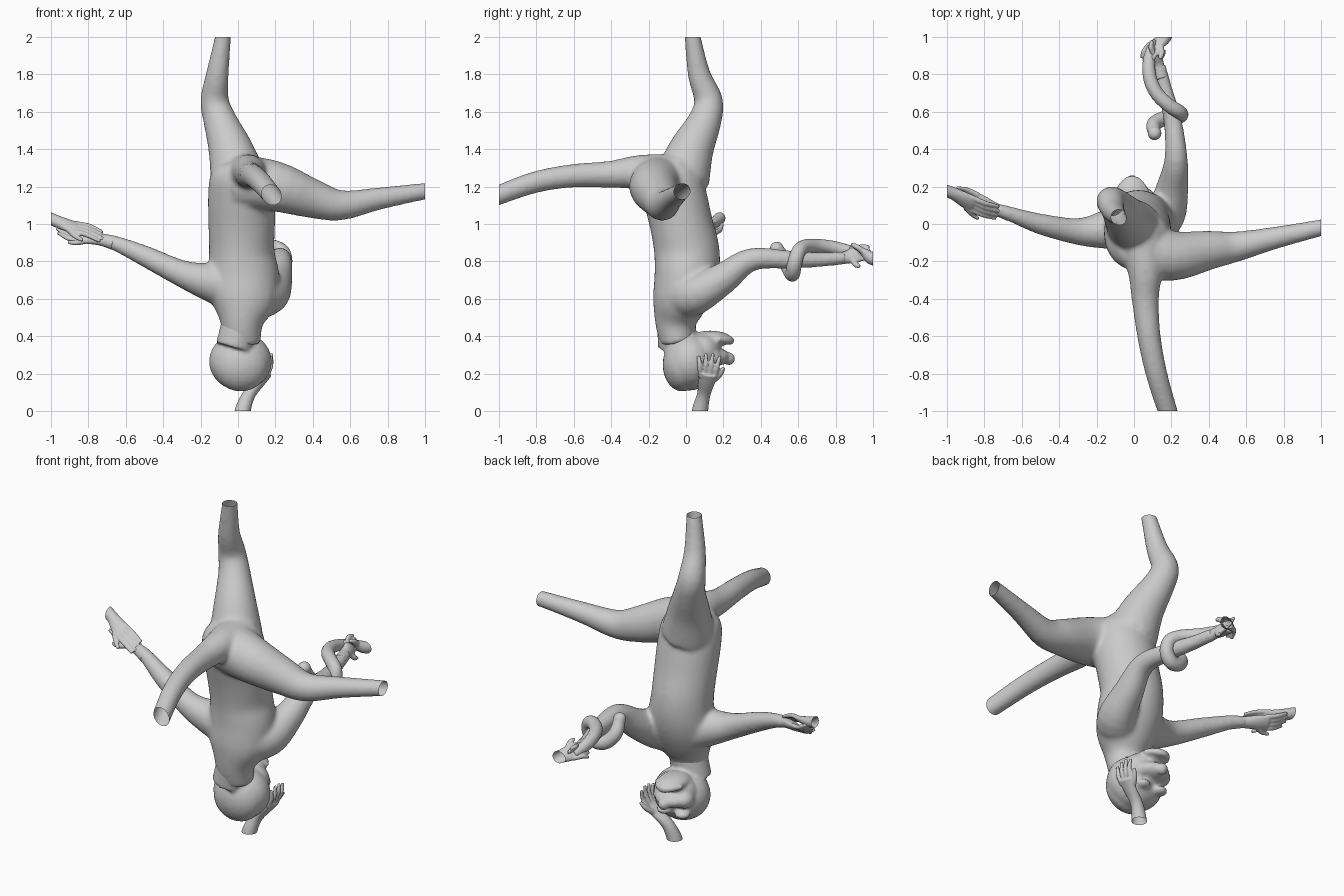
import bpy, bmesh
from mathutils import Vector as V, Matrix


def spline(p0, p1, p2, p3, t):
    return 0.5 * (2 * p1 + (p2 - p0) * t + (2 * p0 - 5 * p1 + 4 * p2 - p3) * t * t
                  + (3 * p1 - p0 - 3 * p2 + p3) * t ** 3)


def tube(bm, pts, ref=None, seg=20, sub=4):
    """Closed smooth tube through (x, y, z, radius[, second radius]) points."""
    from math import cos, sin, tau
    P = [V((*p, p[3])) if len(p) == 4 else V(p) for p in pts]
    P = [2 * P[0] - P[1]] + P + [2 * P[-1] - P[-2]]
    S = [spline(*P[i:i + 4], k / sub) for i in range(len(P) - 3) for k in range(sub)] + [P[-2]]
    C = [V(s[:3]) for s in S]
    a = V(ref) if ref else None
    rings = []
    for i, s in enumerate(S):
        t = (C[min(i + 1, len(C) - 1)] - C[max(i - 1, 0)]).normalized()
        if a is None:
            a = V((0, 0, 1)) if abs(t.x) > 0.7 else V((1, 0, 0))
        a = (a - t * a.dot(t)).normalized()
        b = t.cross(a)
        rings.append([bm.verts.new(C[i] + a * s[3] * cos(tau * k / seg) + b * s[4] * sin(tau * k / seg))
                      for k in range(seg)])
    for r, q in zip(rings, rings[1:]):
        for k in range(seg):
            bm.faces.new((r[k], r[(k + 1) % seg], q[(k + 1) % seg], q[k]))
    bm.faces.new(rings[0][::-1])
    bm.faces.new(rings[-1])


def ball(bm, c, r):
    bmesh.ops.create_uvsphere(bm, u_segments=24, v_segments=14, radius=1,
                              matrix=Matrix.Translation(c) @ Matrix.Diagonal((*r, 1)))


def fuse(name, bm, voxel, smooth):
    """Blend overlapping shapes into one skin, then cut it open at the bounding cube."""
    bmesh.ops.recalc_face_normals(bm, faces=bm.faces)
    me = bpy.data.meshes.new(name)
    bm.to_mesh(me)
    bm.free()
    ob = bpy.data.objects.new(name, me)
    bpy.context.collection.objects.link(ob)
    m = ob.modifiers.new("blend", 'REMESH')
    m.mode, m.voxel_size = 'VOXEL', voxel
    m = ob.modifiers.new("soften", 'SMOOTH')
    m.factor, m.iterations = 0.5, smooth
    dg = bpy.context.evaluated_depsgraph_get()
    new = bpy.data.meshes.new_from_object(ob.evaluated_get(dg))
    ob.modifiers.clear()
    ob.data = new
    cut = bmesh.new()
    cut.from_mesh(new)
    for axis in range(3):
        for s in (-1, 1):
            n = V((0, 0, 0))
            n[axis] = s
            bmesh.ops.bisect_plane(cut, geom=cut.verts[:] + cut.edges[:] + cut.faces[:], dist=1e-6,
                                   plane_co=V((0, 0, 1)) + n, plane_no=n, clear_outer=True)
    for f in cut.faces:
        f.smooth = True
    cut.to_mesh(new)
    cut.free()


def hand(name, arm, knuckle, tip, side, normal, thumb=1, spread=1.5):
    """Forearm stub, flat palm, four fingers and a thumb."""
    bm = bmesh.new()
    side, normal, kn, tp = V(side).normalized(), V(normal).normalized(), V(knuckle), V(tip)
    w = V(arm[-1][:3])
    mid = w.lerp(kn, 0.6)
    tube(bm, arm + [(*mid, 0.045, 0.024), (*kn, 0.048, 0.018)], ref=side)
    for i in (-1.5, -0.5, 0.5, 1.5):
        k = kn + side * i * 0.025 - (kn - w) * 0.15
        e = tp + side * i * 0.025 * spread - (tp - kn) * (0.12 * abs(i) - 0.05)
        m = k.lerp(e, 0.5) + normal * 0.012
        tube(bm, [(*k, 0.014), (*m, 0.0135), (*e, 0.009)], seg=10)
    k = mid + side * thumb * 0.025
    e = kn.lerp(tp, 0.3) + side * thumb * 0.08
    tube(bm, [(*k, 0.018), (*(k.lerp(e, 0.5) + side * thumb * 0.012), 0.015), (*e, 0.010)], seg=10)
    fuse(name, bm, 0.006, 2)


# torso, legs and arms as one skin
bm = bmesh.new()
tube(bm, [(.02, -.045, .36, .10, .09), (.02, -.055, .47, .115, .11), (.03, -.035, .58, .175, .145),
          (.03, 0, .72, .19, .17), (.02, .005, .85, .175, .175), (.02, -.025, 1.0, .178, .168),
          (.02, -.06, 1.15, .18, .17), (.02, -.09, 1.27, .165, .165), (.02, -.1, 1.33, .11, .12)],
     ref=(1, 0, 0), seg=32)
tube(bm, [(0, -.02, 1.25, .15), (-.04, .03, 1.4, .12), (-.095, .10, 1.55, .09), (-.125, .12, 1.66, .077),
          (-.11, .07, 1.8, .061), (-.08, .035, 2.0, .044), (-.07, .02, 2.08, .042)])
tube(bm, [(.02, -.12, 1.22, .15), (.2, -.17, 1.2, .135), (.4, -.14, 1.135, .105), (.55, -.12, 1.1, .081),
          (.75, -.075, 1.135, .06), (1, -.02, 1.175, .045), (1.08, 0, 1.18, .043)])
tube(bm, [(.04, -.06, 1.24, .14), (.06, -.25, 1.275, .095), (.06, -.4, 1.265, .073), (.08, -.6, 1.258, .063),
          (.12, -.8, 1.225, .058), (.18, -1, 1.155, .053), (.21, -1.08, 1.12, .05)])
tube(bm, [(0, 0, .66, .14), (-.15, -.03, .69, .105), (-.3, -.04, .735, .072), (-.5, .0, .83, .056),
          (-.65, .05, .895, .041), (-.74, .08, .92, .034)])
tube(bm, [(.08, -.02, .62, .14), (.17, .06, .63, .11), (.205, .2, .71, .085), (.225, .35, .81, .062),
          (.207, .55, .81, .049), (.165, .72, .81, .04), (.135, .85, .82, .034)])
fuse("body", bm, 0.012, 10)

# head hanging upside down, face towards +y
bm = bmesh.new()
ball(bm, (.013, .02, .265), (.168, .14, .155))
ball(bm, (.015, -.02, .25), (.15, .105, .145))
ball(bm, (.005, .09, .32), (.13, .10, .10))
ball(bm, (-.01, .13, .385), (.085, .115, .045))
ball(bm, (-.01, .15, .29), (.10, .085, .05))
ball(bm, (-.01, .23, .28), (.034, .032, .035))
for s in (-1, 1):
    ball(bm, (-.01 + s * .075, .13, .29), (.05, .06, .05))
    ball(bm, (-.01 + s * .06, .135, .2), (.045, .045, .025))
tube(bm, [(-.09, .17, .385, .016), (-.05, .22, .38, .02), (-.01, .238, .376, .022),
          (.03, .22, .38, .02), (.07, .17, .385, .016)], seg=12)
tube(bm, [(-.02, -.05, .34, .1), (.02, -.05, .48, .105)])
fuse("head", bm, 0.010, 4)

# tail coiled round the forearm
bm = bmesh.new()
tube(bm, [(.11, .485, .87, .034), (.105, .53, .80, .04), (.15, .56, .745, .041), (.21, .57, .735, .041),
          (.25, .58, .785, .04), (.24, .60, .85, .039), (.185, .635, .88, .038), (.12, .70, .883, .038),
          (.085, .78, .875, .037), (.08, .87, .855, .034), (.10, .95, .83, .03)])
for c in [(.11, .485, .87)]:
    ball(bm, c, (.038, .038, .036))
fuse("tail", bm, 0.009, 4)

# clasped hands on the -x arm
hand("left_hand", [(-.66, .052, .898, .04, .038), (-.73, .075, .915, .034, .03)],
     (-.86, .135, .935), (-.97, .165, .985), (.2, .8, .6), (0, .6, -.8), thumb=-1, spread=1.1)
hand("left_clasping_hand", [(-1.08, .2, 1.06, .036, .034), (-.97, .165, 1.015, .034, .032)],
     (-.86, .105, .975), (-.71, .055, .925), (.2, .8, .6), (0, -.6, .8), thumb=-1, spread=1.1)

# clasped hands on the +y arm
hand("right_hand", [(.15, .78, .815, .038, .036), (.13, .85, .82, .034, .03)],
     (.12, .92, .84), (.115, .985, .845), (.5, -.1, -.85), (-.7, 0, .5), thumb=1, spread=1.0)
hand("right_clasping_hand", [(.19, 1.08, .81, .044, .042), (.165, 1.0, .815, .037, .036)],
     (.10, .94, .845), (.06, .86, .83), (.6, -.4, .6), (-.6, 0, .8), thumb=1, spread=1.1)

# hand rising from below to hold the side of the head
hand("lower_hand", [(.02, .075, -.08, .048, .046), (.025, .075, 0, .044, .043), (.06, .095, .09, .036, .034)],
     (.165, .12, .2), (.178, .125, .31), (0, 1, 0), (1, 0, 0), thumb=1, spread=1.5)
